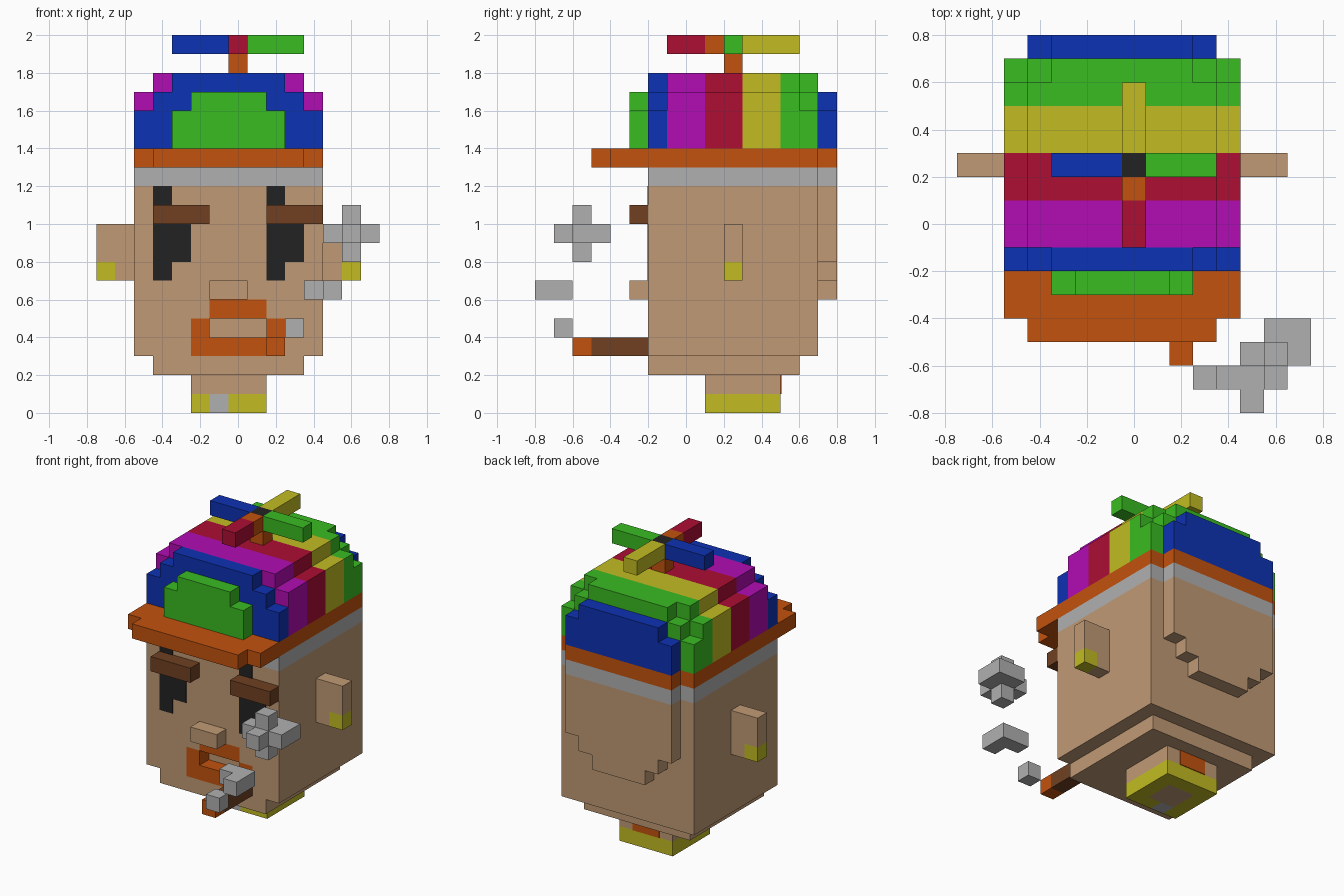
import bpy
import bmesh
from mathutils import Vector

default_cube = bpy.data.objects.get("Cube")
if default_cube:
    bpy.data.objects.remove(default_cube)

UNIT = 0.1      # edge length of one block
CENTRE = -0.05  # symmetry line of the head
THIN = 0.05     # thickness of painted plates, in blocks


def linear(value):
    value /= 255
    return value / 12.92 if value <= 0.04045 else ((value + 0.055) / 1.055) ** 2.4


def material(name, red, green, blue):
    mat = bpy.data.materials.new(name)
    mat.use_nodes = True
    colour = (linear(red), linear(green), linear(blue), 1)
    mat.diffuse_color = colour
    shader = mat.node_tree.nodes["Principled BSDF"]
    shader.inputs["Base Color"].default_value = colour
    shader.inputs["Roughness"].default_value = 0.9
    return mat


skin = material("skin", 193, 154, 117)
grey = material("grey", 176, 176, 176)
orange = material("orange", 196, 82, 14)
brown = material("brown", 112, 64, 33)
blue = material("blue", 13, 50, 180)
green = material("green", 58, 188, 34)
magenta = material("magenta", 178, 12, 180)
red = material("red", 172, 14, 52)
yellow = material("yellow", 194, 188, 34)
black = material("black", 34, 34, 34)


def place(x, y, z):
    return Vector((x * UNIT + CENTRE, y * UNIT, z * UNIT))


def finish(name, mat, bm):
    bmesh.ops.recalc_face_normals(bm, faces=bm.faces)
    mesh = bpy.data.meshes.new(name)
    bm.to_mesh(mesh)
    bm.free()
    mesh.materials.append(mat)
    obj = bpy.data.objects.new(name, mesh)
    bpy.context.collection.objects.link(obj)
    return obj


def blocks(name, mat, *spans):
    """Boxes given as (x, y, z) spans, each a (low, high) pair in blocks."""
    bm = bmesh.new()
    for spanx, spany, spanz in spans:
        low, high = (place(*corner) for corner in zip(spanx, spany, spanz))
        verts = bmesh.ops.create_cube(bm, size=1)["verts"]
        bmesh.ops.scale(bm, vec=high - low, verts=verts)
        bmesh.ops.translate(bm, vec=(low + high) / 2, verts=verts)
    return finish(name, mat, bm)


def terrace(name, mat, spany, base, *steps):
    """Stepped symmetric outline of (half width, top) rows, extruded along y."""
    side = []
    for half, top in steps:
        side += [(half, base), (half, top)]
        base = top
    outline = side + [(-x, z) for x, z in reversed(side)]
    bm = bmesh.new()
    face = bm.faces.new([bm.verts.new(place(x, spany[0], z)) for x, z in outline])
    moved = bmesh.ops.extrude_face_region(bm, geom=[face])["geom"]
    verts = [v for v in moved if isinstance(v, bmesh.types.BMVert)]
    bmesh.ops.translate(bm, vec=(0, (spany[1] - spany[0]) * UNIT, 0), verts=verts)
    return finish(name, mat, bm)


# Spans that many parts share
FULL = (-5, 5)
SKULL = (-1, 7)
FACE = (-2, -1)
RAISED = (-3, -2)
BULGE = (7, 8)
PAINT = (-2 - THIN, -2)

# Head, with a front layer that leaves room for the lips and open mouth
blocks("head", skin, (FULL, SKULL, (3, 12)))
blocks("face_front", skin,
       (FULL, FACE, (6, 12)),
       ((-5, -1), FACE, (5, 6)), ((2, 5), FACE, (5, 6)),
       ((-5, -2), FACE, (3, 5)), ((3, 5), FACE, (3, 5)))
blocks("chin", skin, ((-4, 4), (-2, 6), (2, 3)))
terrace("back_of_head", skin, BULGE, 6, (2, 7), (3, 8), (4, 12))
blocks("lips", orange,
       ((-2, 3), FACE, (3, 4)), ((-1, 2), FACE, (5, 6)),
       ((-2, -1), FACE, (4, 5)), ((2, 3), FACE, (4, 5)))
blocks("nose", skin, ((-1, 1), RAISED, (6, 7)))

# Eyes with running paint, and brows
for label, x in (("right", -4), ("left", 2)):
    blocks(label + "_eye", black,
           ((x, x + 1), PAINT, (7, 12)), ((x + 1, x + 2), PAINT, (8, 10)))
    blocks(label + "_brow", brown, ((x, x + 3), RAISED, (10, 11)))

# Ears with earrings
for label, inner, tip in (("right", (-6, -5), (-7, -6)), ("left", (5, 6), (6, 7))):
    blocks(label + "_ear", skin,
           (inner, (2, 3), (7, 10)), (tip, (2, 3), (8, 10)))
    blocks(label + "_earring", yellow, (tip, (2, 3), (7, 8)))

# Neck and collar
COLLAR = (0, 1)
blocks("neck", skin, ((-2, 2), (1, 5), (1, 2)), ((-1, 1), (2, 4), COLLAR))
blocks("neck_patch", orange, ((-1, 1), (5, 5 + THIN), (1, 2)))
blocks("collar", yellow,
       ((-2, -1), (1, 5), COLLAR), ((1, 2), (1, 5), COLLAR),
       ((-1, 1), (4, 5), COLLAR), ((0, 1), (1, 2), COLLAR))
blocks("collar_clasp", grey, ((-1, 0), (1, 2), COLLAR))

# Hat band and brim
BAND, BRIM = (12, 13), (13, 14)
blocks("hat_band", grey, (FULL, (-2, 7), BAND), ((-4, 4), BULGE, BAND))
blocks("hat_brim", orange,
       (FULL, (-4, 7), BRIM), ((-4, 4), (-5, -4), BRIM), ((-4, 4), BULGE, BRIM))

# Striped cap dome, front to back
tall = ((5, 17), (4, 18))
rounded = ((5, 16), (4, 17), (3, 18))
crown = 14
terrace("cap_front_badge", green, RAISED, crown, (3, 16), (2, 17))
terrace("cap_front_stripe", blue, FACE, crown, *rounded)
for label, mat, spany in (("magenta", magenta, (-1, 1)), ("red", red, (1, 3)),
                          ("yellow", yellow, (3, 5)), ("green", green, (5, 6))):
    terrace("cap_stripe_" + label, mat, spany, crown, *tall)
terrace("cap_rear_stripe", green, (6, 7), crown, *rounded)
terrace("cap_back_panel", blue, BULGE, crown, (4, 16), (3, 17))

# Propeller
HUB, AXLE, BLADE = (0, 1), (2, 3), (19, 20)
blocks("propeller_stalk", orange, (HUB, AXLE, (18, 19)), (HUB, (1, 2), BLADE))
blocks("propeller_hub", black, (HUB, AXLE, BLADE))
blocks("propeller_blade_right", blue, ((-3, 0), AXLE, BLADE))
blocks("propeller_blade_left", green, ((1, 4), AXLE, BLADE))
blocks("propeller_blade_front", red, (HUB, (-1, 1), BLADE))
blocks("propeller_blade_back", yellow, (HUB, (3, 6), BLADE))

# Cigar and its smoke
blocks("cigar", brown, ((2, 3), (-5, -2), (3, 4)))
blocks("cigar_ember", orange, ((2, 3), (-6, -5), (3, 4)))
blocks("smoke_small", grey, ((3, 4), (-7, -6), (4, 5)))
blocks("smoke_medium", grey,
       ((4, 6), (-7, -6), (6, 7)), ((5, 6), (-8, -7), (6, 7)))
blocks("smoke_large", grey,
       ((6, 7), (-6, -5), (8, 11)), ((5, 8), (-6, -5), (9, 10)),
       ((6, 7), (-7, -6), (9, 10)), ((6, 8), (-5, -4), (9, 10)))
